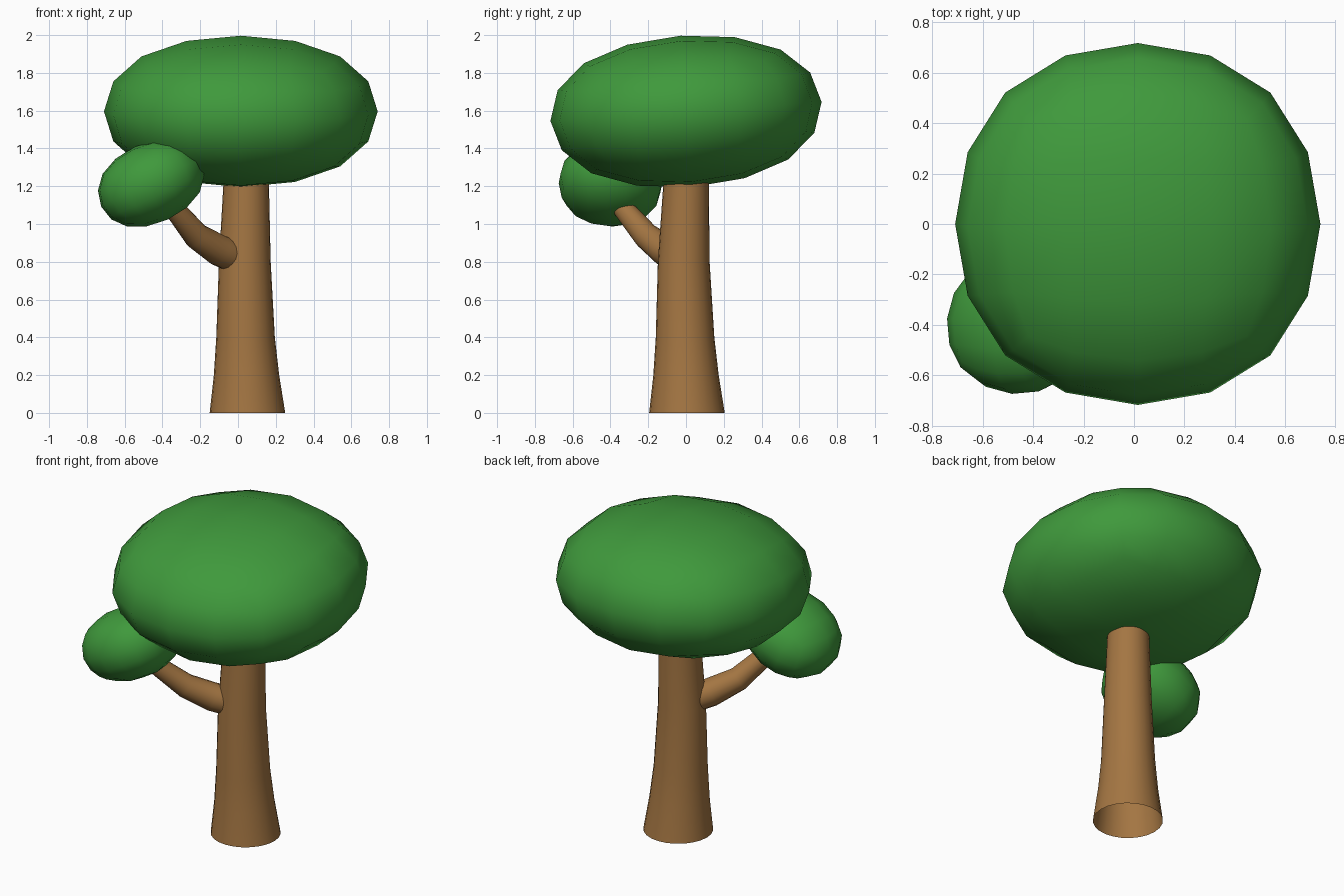
import bpy, bmesh, math
from mathutils import Vector

if "Cube" in bpy.data.objects:
    bpy.data.objects.remove(bpy.data.objects["Cube"])


def material(name, color):
    m = bpy.data.materials.new(name)
    m.diffuse_color = color
    m.use_nodes = True
    m.node_tree.nodes["Principled BSDF"].inputs["Base Color"].default_value = m.diffuse_color
    return m


bark = material("bark", (0.37, 0.18, 0.055, 1))
leaf = material("leaf", (0.05, 0.32, 0.045, 1))


def finish(bm, name, mat):
    for f in bm.faces:
        f.smooth = True
    me = bpy.data.meshes.new(name)
    bm.to_mesh(me)
    bm.free()
    me.materials.append(mat)
    ob = bpy.data.objects.new(name, me)
    bpy.context.collection.objects.link(ob)
    return ob


def limb(name, stations, sides, follow):
    """Open-ended tube through (x, y, z, radius) stations."""
    bm = bmesh.new()
    pts = [Vector(s[:3]) for s in stations]
    rings = []
    for i, (p, s) in enumerate(zip(pts, stations)):
        if follow:
            d = pts[min(i + 1, len(pts) - 1)] - pts[max(i - 1, 0)]
        else:
            d = Vector((0, 0, 1))
        d.normalize()
        u = Vector((1, -1, 0)).normalized()
        u = (u - d * u.dot(d)).normalized()
        v = d.cross(u)
        angles = [2 * math.pi * k / sides for k in range(sides)]
        rings.append([bm.verts.new(p + s[3] * (u * math.cos(a) + v * math.sin(a)))
                      for a in angles])
    for a, b in zip(rings, rings[1:]):
        for k in range(sides):
            n = (k + 1) % sides
            bm.faces.new((a[k], a[n], b[n], b[k]))
    return finish(bm, name, bark)


def foliage(name, center, half, rotation):
    """Cube rounded by subdivision, sized by its half extents."""
    bm = bmesh.new()
    bmesh.ops.create_cube(bm, size=2 / 0.84)
    bmesh.ops.scale(bm, vec=half, verts=bm.verts)
    ob = finish(bm, name, leaf)
    ob.location = center
    ob.rotation_euler = [math.radians(r) for r in rotation]
    sub = ob.modifiers.new("round", 'SUBSURF')
    sub.levels = sub.render_levels = 2
    return ob


# Flared trunk, open at the bottom
limb("trunk", [(0.05, 0.005, 0, 0.2), (0.045, 0.0, 0.2, 0.173),
               (0.04, -0.005, 0.4, 0.155), (0.036, -0.012, 0.8, 0.137),
               (0.043, 0.0, 1.2, 0.121), (0.043, 0.0, 1.3, 0.12)], 24, False)

# Side branch curving out of the trunk
limb("branch", [(0.02, -0.01, 0.81, 0.085), (-0.1, -0.11, 0.86, 0.083),
                (-0.22, -0.21, 0.937, 0.07), (-0.34, -0.335, 1.085, 0.055),
                (-0.42, -0.4, 1.2, 0.05)], 16, True)

# Leaf masses
foliage("main_crown", (0.015, 0, 1.596), (0.725, 0.72, 0.402), (4, 0, 0))
foliage("small_crown", (-0.46, -0.4, 1.216), (0.293, 0.275, 0.212), (0, -25, -5))
